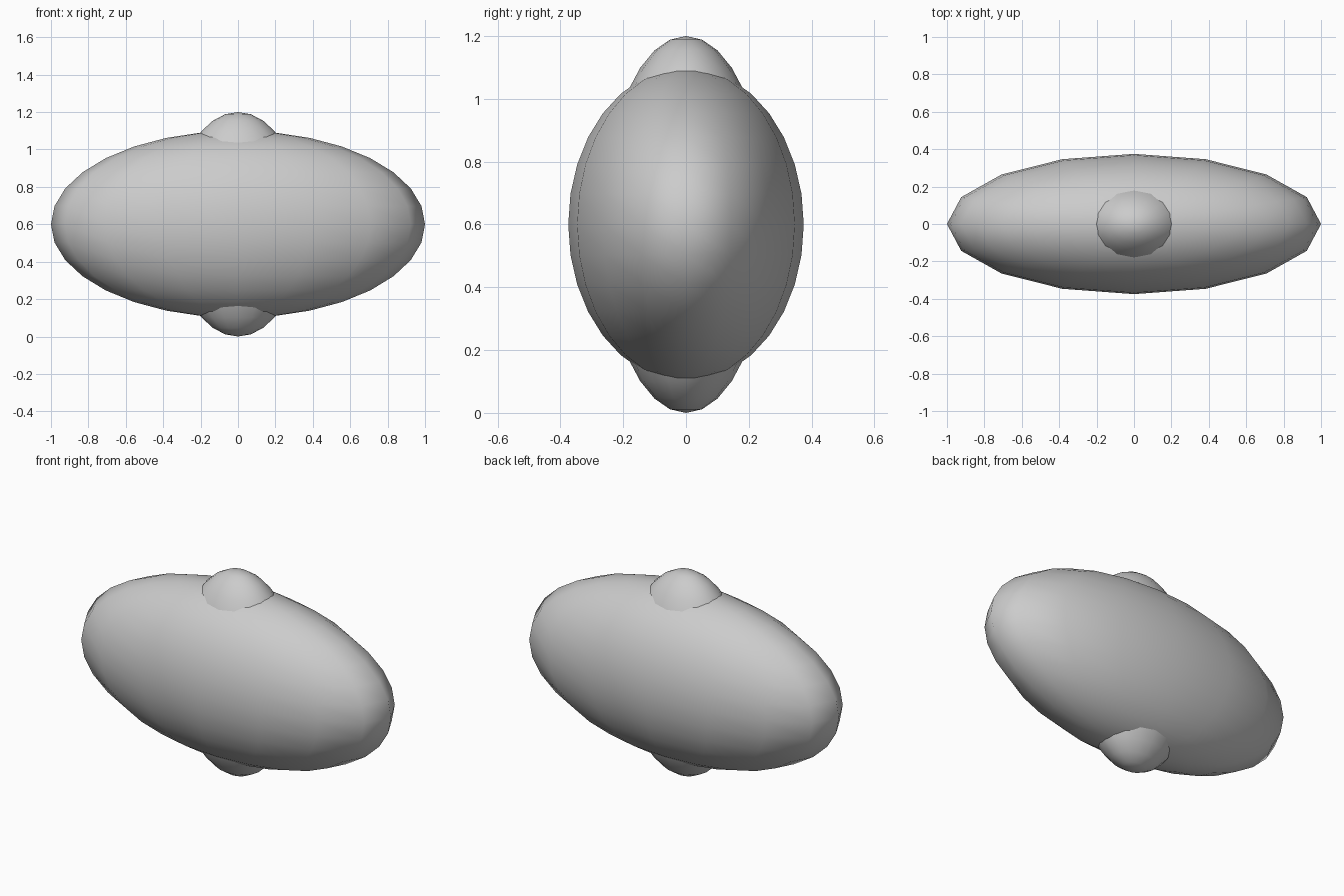
import bpy

if "Cube" in bpy.data.objects:
    bpy.data.objects.remove(bpy.data.objects["Cube"])


def ellipsoid(name, radii):
    """Smooth UV sphere stretched to the given radii, centred at mid height."""
    bpy.ops.mesh.primitive_uv_sphere_add(segments=16, ring_count=16, radius=1,
                                         location=(0, 0, 0.6))
    ob = bpy.context.object
    ob.name = name
    ob.scale = radii
    bpy.ops.object.transform_apply(location=False, rotation=False, scale=True)
    bpy.ops.object.shade_smooth()
    return ob


# Wide flattened body
ellipsoid("body", (1.0, 0.375, 0.5))

# Slim upright core, showing as a bump above and below the body
ellipsoid("core", (0.35, 0.2625, 0.6))
